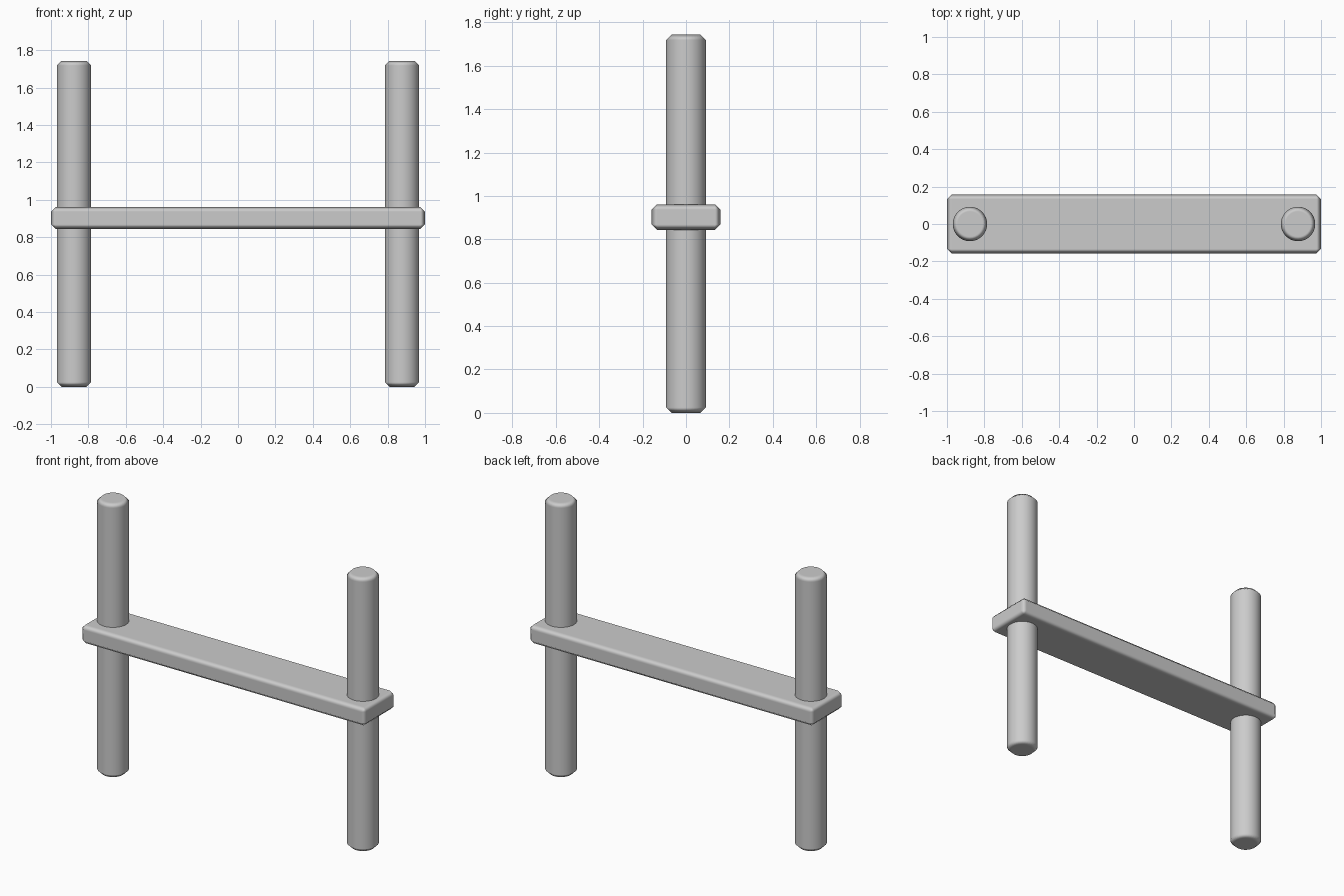
import bpy

if "Cube" in bpy.data.objects:
    bpy.data.objects.remove(bpy.data.objects["Cube"])


def soften(obj, width):
    # Narrow chamfer with smooth shading, flat faces kept flat
    for p in obj.data.polygons:
        p.use_smooth = True
    bev = obj.modifiers.new("edge_bevel", 'BEVEL')
    bev.width = width
    bev.segments = 1
    bev.limit_method = 'ANGLE'
    bev.harden_normals = True


# Two round upright posts
H = 1.743
for name, x in (("left_post", -0.877), ("right_post", 0.877)):
    bpy.ops.mesh.primitive_cylinder_add(vertices=32, radius=0.092, depth=H,
                                        location=(x, 0, H / 2))
    post = bpy.context.object
    post.name = name
    soften(post, 0.025)

# Flat cross board passing through both posts
bpy.ops.mesh.primitive_cube_add(size=1, location=(0, 0, 0.9025))
board = bpy.context.object
board.name = "cross_board"
board.scale = (2.0, 0.316, 0.118)
bpy.ops.object.transform_apply(location=False, rotation=False, scale=True)
soften(board, 0.025)
